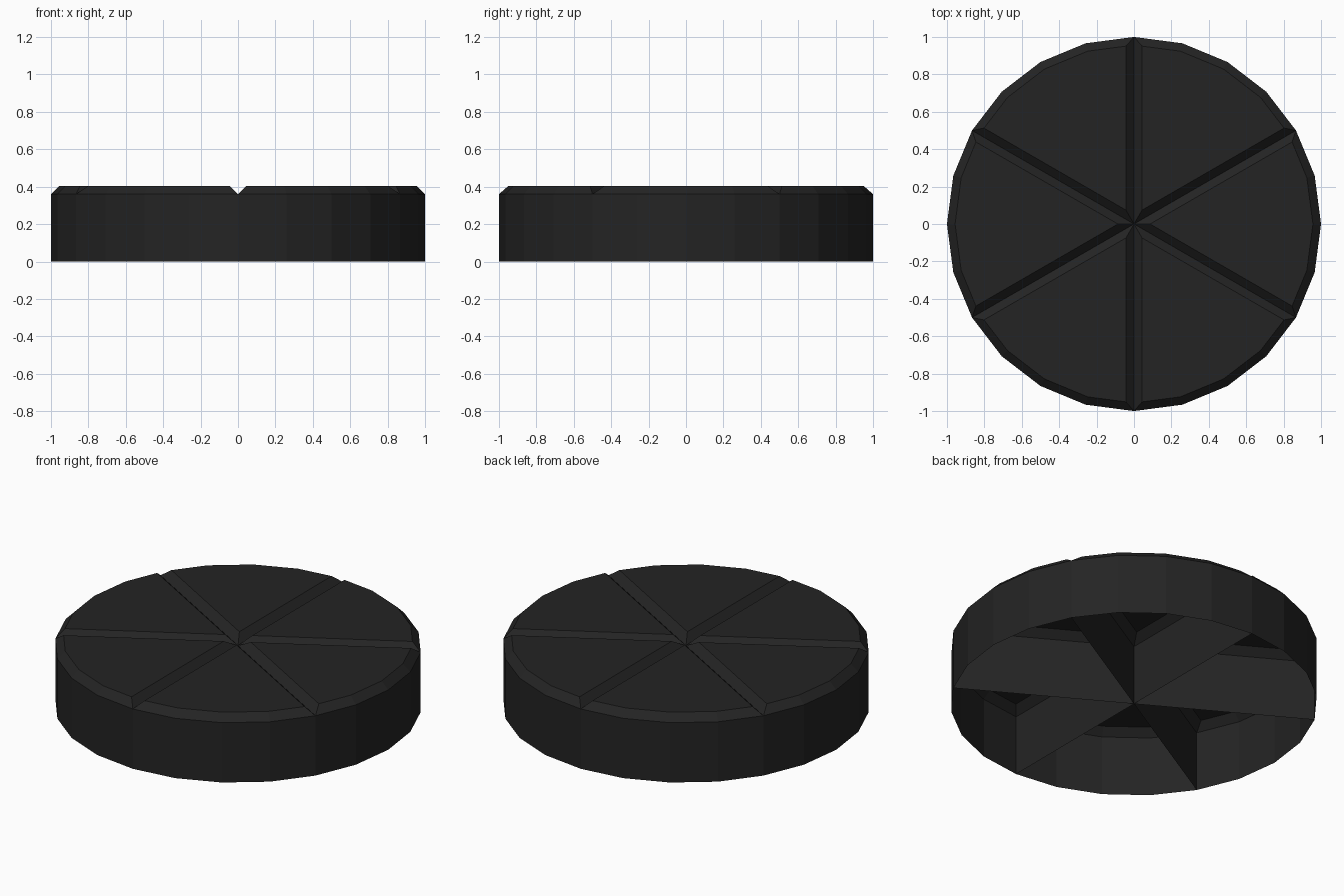
import bpy
import bmesh
import math

if "Cube" in bpy.data.objects:
    bpy.data.objects.remove(bpy.data.objects["Cube"])

WEDGES, STEPS = 6, 4            # six slices, four rim facets each
WALL_TOP, TOP, BEVEL = 0.36, 0.403, 0.043

charcoal = bpy.data.materials.new("charcoal")
charcoal.diffuse_color = (0.0175, 0.0175, 0.0175, 1)
charcoal.use_nodes = True
charcoal.node_tree.nodes["Principled BSDF"].inputs["Base Color"].default_value = charcoal.diffuse_color


def wedge(index):
    """Hollow slice, open underneath, with a chamfered lid."""
    start = math.radians(30 + index * 360 / WEDGES)
    step = math.tau / (WEDGES * STEPS)
    outline = [(0, 0)] + [(math.cos(start + i * step), math.sin(start + i * step))
                          for i in range(STEPS + 1)]
    bm = bmesh.new()
    low = [bm.verts.new((x, y, 0)) for x, y in outline]
    high = [bm.verts.new((x, y, WALL_TOP)) for x, y in outline]
    # Side walls
    for i in range(len(outline)):
        j = (i + 1) % len(outline)
        bm.faces.new((low[i], low[j], high[j], high[i]))
    # Lid with chamfered border
    lid = bm.faces.new(high)
    bm.normal_update()
    bmesh.ops.inset_region(bm, faces=[lid], thickness=BEVEL,
                           use_boundary=True, use_even_offset=True)
    for v in lid.verts:
        v.co.z = TOP
    bm.normal_update()

    mesh = bpy.data.meshes.new(f"wedge_{index + 1}")
    bm.to_mesh(mesh)
    bm.free()
    mesh.materials.append(charcoal)
    obj = bpy.data.objects.new(f"wedge_{index + 1}", mesh)
    bpy.context.collection.objects.link(obj)


for n in range(WEDGES):
    wedge(n)
